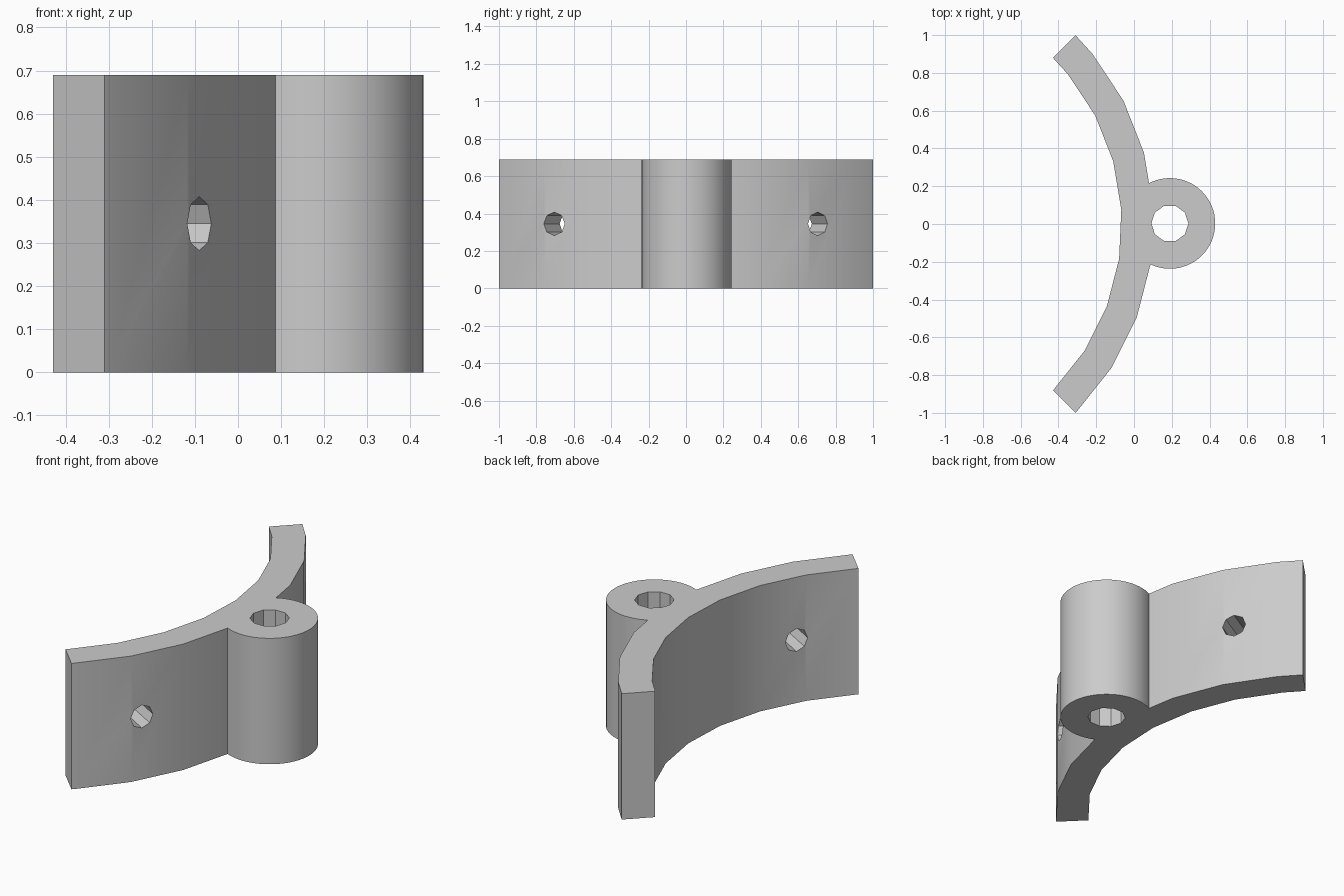
import bpy
import bmesh
from math import radians, cos, sin, pi
from mathutils import Matrix, Vector

cube = bpy.data.objects.get("Cube")
if cube:
    bpy.data.objects.remove(cube, do_unlink=True)

HEIGHT = 0.69
ARC_X = -1.31            # centre of the curved plate
INNER, OUTER = 1.245, 1.414
BOSS_X = 0.19

grey = bpy.data.materials.new("plain grey")
grey.use_nodes = True
colour = (0.6, 0.6, 0.6, 1)
grey.diffuse_color = colour
grey.node_tree.nodes["Principled BSDF"].inputs["Base Color"].default_value = colour


def prism(name, points, height):
    """Extrude a counter-clockwise outline upwards from z = 0."""
    bm = bmesh.new()
    base = bm.faces.new([bm.verts.new((x, y, 0)) for x, y in points])
    top = bmesh.ops.extrude_face_region(bm, geom=[base])["geom"]
    verts = [v for v in top if isinstance(v, bmesh.types.BMVert)]
    bmesh.ops.translate(bm, verts=verts, vec=(0, 0, height))
    bmesh.ops.recalc_face_normals(bm, faces=bm.faces)
    mesh = bpy.data.meshes.new(name)
    bm.to_mesh(mesh)
    bm.free()
    mesh.materials.append(grey)
    obj = bpy.data.objects.new(name, mesh)
    bpy.context.collection.objects.link(obj)
    return obj


def ring(radius, sides):
    return [(radius * cos(2 * pi * i / sides), radius * sin(2 * pi * i / sides))
            for i in range(sides)]


def combine(target, other, operation):
    """Apply a boolean and drop the helper object."""
    other.hide_render = True
    bpy.context.view_layer.objects.active = target
    mod = target.modifiers.new(operation, 'BOOLEAN')
    mod.operation = operation
    mod.solver = 'EXACT'
    mod.object = other
    bpy.context.view_layer.update()
    bpy.ops.object.modifier_apply(modifier=mod.name)
    bpy.data.objects.remove(other, do_unlink=True)


# Curved mounting plate: a faceted quarter ring
angles = [-45] + [-44.5 + 12 * k for k in range(8)] + [45]


def arc(radius):
    return [(ARC_X + radius * cos(radians(a)), radius * sin(radians(a))) for a in angles]


bracket = prism("curved_bracket", arc(OUTER) + arc(INNER)[::-1], HEIGHT)

# Round boss on the outside of the plate
boss = prism("boss", ring(0.24, 64), HEIGHT)
boss.data.transform(Matrix.Translation((BOSS_X, 0.003, 0)))
combine(bracket, boss, 'UNION')

# Vertical pin hole through the boss
pin = prism("pin_cutter", ring(0.098, 10), HEIGHT + 0.2)
pin.data.transform(Matrix.Translation((BOSS_X, 0.003, -0.1)))
combine(bracket, pin, 'DIFFERENCE')

# Radial screw holes, one in each wing
for side in (-1, 1):
    angle = side * radians(30)
    screw = prism("screw_cutter", ring(0.0625, 8), 0.6)
    start = Vector((ARC_X + 1.05 * cos(angle), 1.05 * sin(angle), HEIGHT / 2))
    screw.data.transform(Matrix.Translation(start) @ Matrix.Rotation(angle, 4, 'Z')
                         @ Matrix.Rotation(pi / 2, 4, 'Y'))
    combine(bracket, screw, 'DIFFERENCE')

# Smooth curved walls with crisp edges
for obj in bpy.context.selected_objects:
    obj.select_set(False)
bracket.select_set(True)
bpy.context.view_layer.objects.active = bracket
bpy.ops.object.shade_smooth_by_angle(angle=radians(30))
